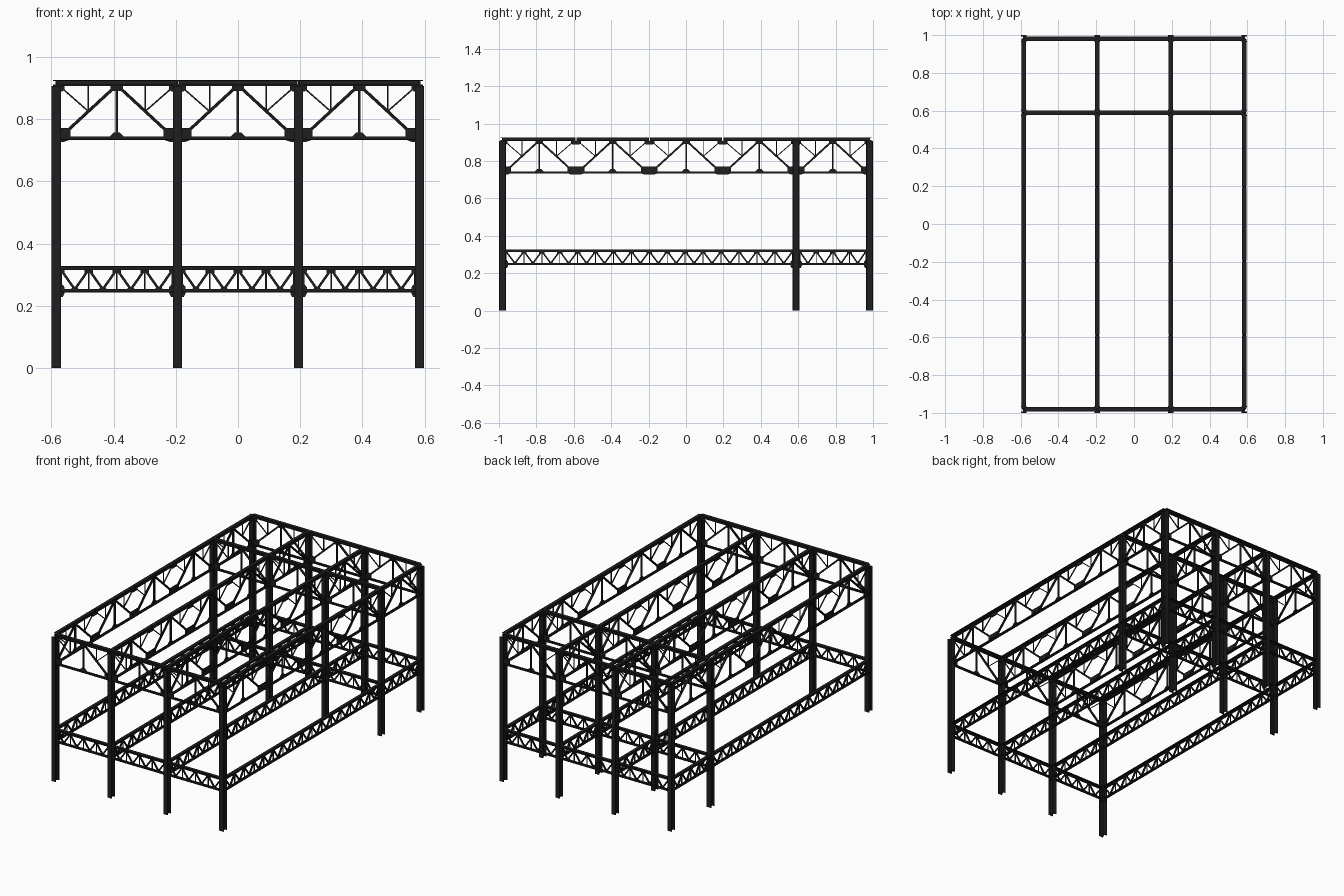
import bpy, bmesh, math
from mathutils import Vector

if "Cube" in bpy.data.objects:
    bpy.data.objects.remove(bpy.data.objects["Cube"])

XS = [-0.584 + i * 0.3893 for i in range(4)]
YS = [-0.981, 0.589, 0.981]
PX, PY = 0.3893, 0.3925
Y = Vector((0, 1, 0))

mat = bpy.data.materials.new("dark_steel")
mat.diffuse_color = (0.013, 0.013, 0.014, 1)
mat.use_nodes = True
mat.node_tree.nodes["Principled BSDF"].inputs["Base Color"].default_value = mat.diffuse_color


def h_profile(w, d, tf, tw):
    a, b, t, i = w / 2, d / 2, tw / 2, d / 2 - tf
    return [(-a, -b), (a, -b), (a, -i), (t, -i), (t, i), (a, i),
            (a, b), (-a, b), (-a, i), (-t, i), (-t, -i), (-a, -i)]


def t_profile(w, d, t):
    a, b, s = w / 2, d / 2, t / 2
    return [(-a, -b), (a, -b), (a, -b + t), (s, -b + t), (s, b), (-s, b), (-s, -b + t), (-a, -b + t)]


def skin(bm, lo, hi):
    lo = [bm.verts.new(v) for v in lo]
    hi = [bm.verts.new(v) for v in hi]
    bm.faces.new(lo[::-1])
    bm.faces.new(hi)
    for i in range(len(lo)):
        j = (i + 1) % len(lo)
        bm.faces.new((lo[i], lo[j], hi[j], hi[i]))


def bar(bm, prof, p, q, side=Y):
    # sweep a section between two points; first profile axis runs along side
    p, q = Vector(p), Vector(q)
    v = (q - p).normalized().cross(side)
    skin(bm, [p + side * a + v * b for a, b in prof], [q + side * a + v * b for a, b in prof])


def plate(bm, pts, t=0.007):
    skin(bm, [Vector((x, -t / 2, z)) for x, z in pts], [Vector((x, t / 2, z)) for x, z in pts])


def finish(bm, name):
    bmesh.ops.recalc_face_normals(bm, faces=bm.faces[:])
    me = bpy.data.meshes.new(name)
    bm.to_mesh(me)
    bm.free()
    me.materials.append(mat)
    return me


def place(me, name, loc, turn=False):
    ob = bpy.data.objects.new(name, me)
    ob.location = loc
    ob.rotation_euler.z = math.pi / 2 if turn else 0
    bpy.context.collection.objects.link(ob)


ROOF = h_profile(0.022, 0.019, 0.004, 0.005)
FLOOR = h_profile(0.02, 0.013, 0.003, 0.005)
CHORD = t_profile(0.02, 0.011, 0.004)
DIAG = t_profile(0.014, 0.010, 0.004)
POST = t_profile(0.012, 0.008, 0.004)
THIN = t_profile(0.008, 0.005, 0.002)


def roof_bay(L):
    bm = bmesh.new()
    top, bot, m = 0.905, 0.738, L / 2
    bar(bm, ROOF, (0.003, 0, 0.9165), (L - 0.003, 0, 0.9165))
    # the chord section is swept right to left so its flange is at the bottom
    bar(bm, CHORD, (0, 0, bot), (L, 0, bot))
    bar(bm, POST, (m, 0, bot), (m, 0, top))
    plate(bm, [(m - .02, .89), (m + .02, .89), (m + .02, .908), (m - .02, .908)])
    plate(bm, [(m - .027, .74), (m + .027, .74), (m + .01, .757), (m - .01, .757)])
    for s in (-1, 1):
        def X(d):
            return m + s * (m - d)
        bar(bm, DIAG, (X(0.02), 0, 0.748), (X(m - 0.008), 0, 0.902))
        q = X(m / 2 + 0.006)
        bar(bm, THIN, (q, 0, 0.825), (q, 0, 0.908))
        bar(bm, THIN, (X(0.012), 0, 0.905), (q, 0, 0.825))
        plate(bm, [(X(0), .727), (X(.025), .727), (X(.045), .734), (X(.045), .771), (X(0), .771)])
        plate(bm, [(X(0), .889), (X(.02), .889), (X(.027), .896), (X(.027), .908), (X(0), .908)])
    return finish(bm, "roof_truss_bay")


def floor_truss(L, n, inset):
    bm = bmesh.new()
    top, bot = 0.321, 0.249
    bar(bm, FLOOR, (0, 0, top), (L, 0, top))
    bar(bm, CHORD, (0, 0, bot), (L, 0, bot))
    w = (L - 2 * inset) / n
    for i in range(n):
        a = inset + i * w
        c = a + w / 2
        bar(bm, POST, (a, 0, top - 0.004), (c, 0, bot + 0.004))
        bar(bm, POST, (c, 0, bot + 0.004), (a + w, 0, top - 0.004))
        plate(bm, [(c - .014, .25), (c + .014, .25), (c + .007, .262), (c - .007, .262)])
        if i:
            bar(bm, THIN, (a, 0, bot), (a, 0, top))
            plate(bm, [(a - .014, .306), (a + .014, .306), (a + .014, .317), (a - .014, .317)])
    # end connection plates at the columns
    for s in (0, 1):
        e = [(0, .228), (inset + .006, .228), (inset + .012, .24), (inset + .012, .26),
             (inset + .004, .27), (inset + .004, .305), (inset + .012, .31), (inset + .012, .318), (0, .318)]
        plate(bm, [(L - x if s else x, z) for x, z in e])
    return finish(bm, "floor_truss")


# columns
bm = bmesh.new()
bar(bm, h_profile(0.029, 0.037, 0.006, 0.006), (0, 0, 0), (0, 0, 0.907), Vector((1, 0, 0)))
column = finish(bm, "column")
for x in XS:
    for y in YS:
        place(column, "column", (x, y, 0))

# trusses across the width
roof_x, floor_x = roof_bay(PX), floor_truss(PX, 4, 0.0145)
for y in YS:
    for x in XS[:3]:
        place(roof_x, "cross_roof_truss", (x, y, 0))
        place(floor_x, "cross_floor_truss", (x, y, 0))

# trusses along the length
roof_y = roof_bay(PY)
floor_long = floor_truss(YS[1] - YS[0], 16, 0.0185)
floor_short = floor_truss(YS[2] - YS[1], 4, 0.0185)
for x in XS:
    for i in range(5):
        place(roof_y, "long_roof_truss", (x, YS[0] + i * (YS[2] - YS[0]) / 5, 0), True)
    place(floor_long, "long_floor_truss", (x, YS[0], 0), True)
    place(floor_short, "short_floor_truss", (x, YS[1], 0), True)
